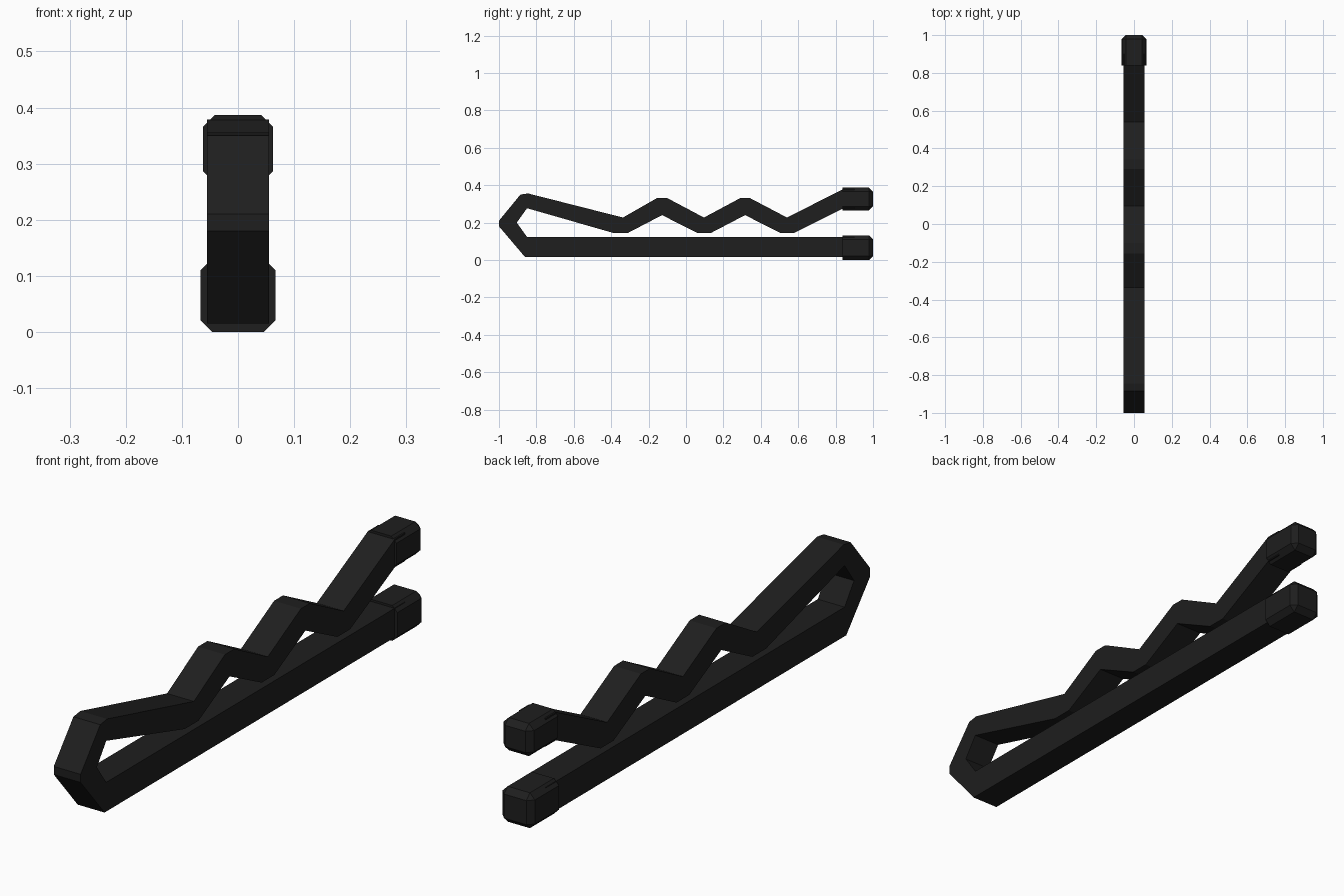
import bpy, bmesh

if "Cube" in bpy.data.objects:
    bpy.data.objects.remove(bpy.data.objects["Cube"])

mat = bpy.data.materials.new("black_metal")
mat.diffuse_color = (0.013, 0.013, 0.013, 1)
mat.use_nodes = True
mat.node_tree.nodes["Principled BSDF"].inputs["Base Color"].default_value = mat.diffuse_color


def finish(bm, name):
    bmesh.ops.recalc_face_normals(bm, faces=bm.faces)
    mesh = bpy.data.meshes.new(name)
    bm.to_mesh(mesh)
    bm.free()
    mesh.materials.append(mat)
    obj = bpy.data.objects.new(name, mesh)
    bpy.context.collection.objects.link(obj)


# Bent wire: side outline (y, z) extruded across x
outer = [(0.9, 0.015), (-0.86, 0.015), (-1, 0.18), (-1, 0.21), (-0.885, 0.35),
         (-0.845, 0.356), (-0.337, 0.227), (-0.155, 0.331), (-0.1, 0.331),
         (0.096, 0.227), (0.29, 0.331), (0.342, 0.331), (0.54, 0.227),
         (0.84, 0.379), (0.9, 0.379)]
inner = [(0.9, 0.275), (0.84, 0.275), (0.578, 0.145), (0.503, 0.145),
         (0.316, 0.24), (0.134, 0.145), (0.06, 0.145), (-0.128, 0.24),
         (-0.31, 0.145), (-0.39, 0.145), (-0.85, 0.277), (-0.905, 0.2),
         (-0.85, 0.123), (0.9, 0.123)]
half = 0.055
bm = bmesh.new()
face = bm.faces.new([bm.verts.new((-half, y, z)) for y, z in outer + inner])
ext = bmesh.ops.extrude_face_region(bm, geom=[face])
bmesh.ops.translate(bm, vec=(2 * half, 0, 0),
                    verts=[g for g in ext["geom"] if isinstance(g, bmesh.types.BMVert)])
finish(bm, "bent_wire")


# Chamfered tip covers, square at the inner end
def tip(name, hx, z0, z1):
    y0, y1 = 0.838, 1.0
    bm = bmesh.new()
    bmesh.ops.create_cube(bm, size=1)
    for v in bm.verts:
        v.co = (v.co.x * 2 * hx, y0 if v.co.y < 0 else y1, z0 if v.co.z < 0 else z1)
    edges = [e for e in bm.edges if max(v.co.y for v in e.verts) > 0.9]
    bmesh.ops.bevel(bm, geom=edges, offset=0.021, segments=1, affect='EDGES')
    finish(bm, name)


tip("lower_tip", 0.0665, 0.0, 0.131)
tip("upper_tip", 0.0625, 0.266, 0.387)
